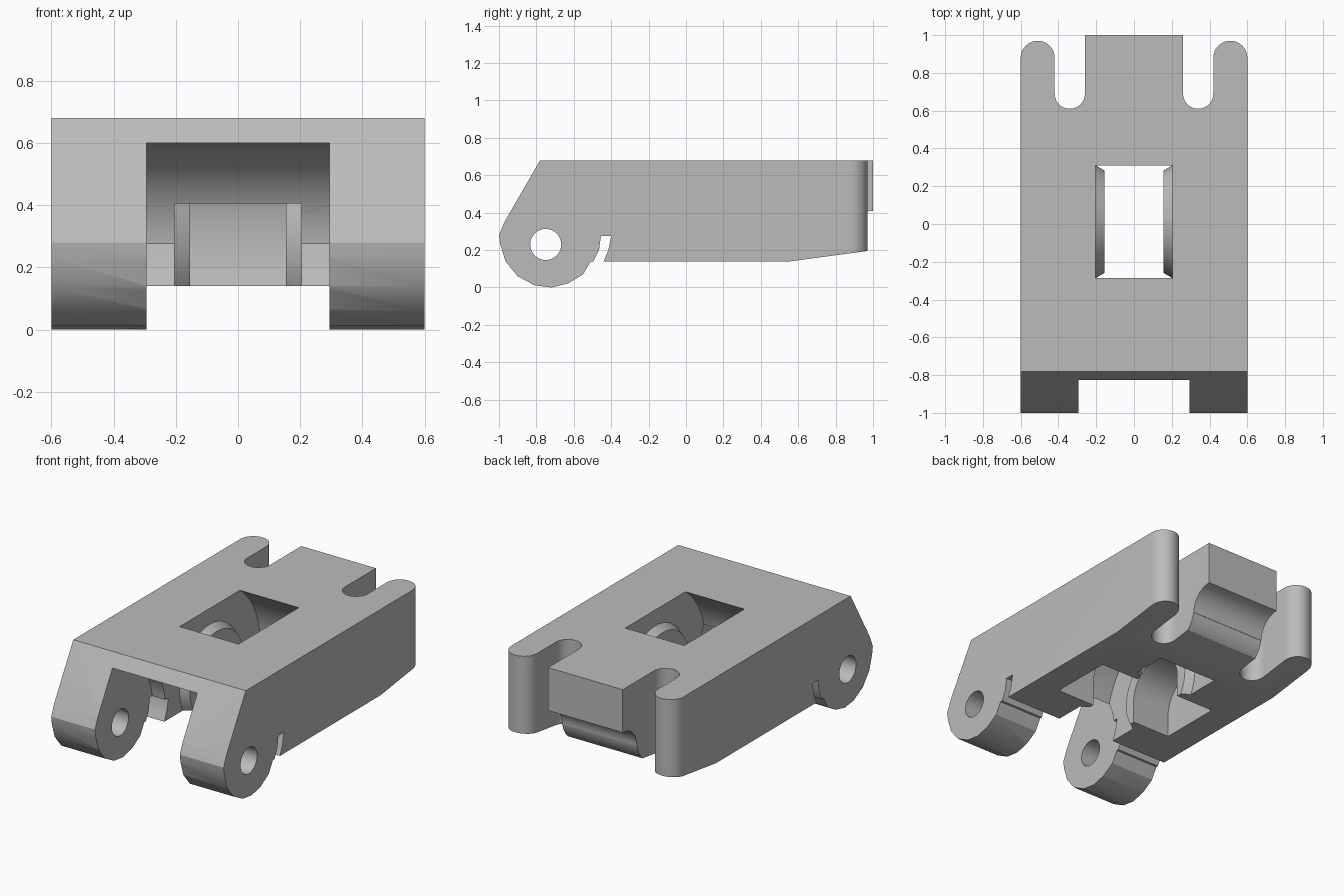
import bpy, bmesh
from math import sin, cos, pi, radians
from mathutils import Matrix, Vector

if "Cube" in bpy.data.objects:
    bpy.data.objects.remove(bpy.data.objects["Cube"], do_unlink=True)

grey = bpy.data.materials.new("plain grey")
grey.use_nodes = True
grey.diffuse_color = (0.5, 0.5, 0.5, 1)
grey.node_tree.nodes["Principled BSDF"].inputs["Base Color"].default_value = (0.5, 0.5, 0.5, 1)


def finish(name, bm):
    bmesh.ops.recalc_face_normals(bm, faces=bm.faces)
    mesh = bpy.data.meshes.new(name)
    bm.to_mesh(mesh)
    bm.free()
    mesh.materials.append(grey)
    obj = bpy.data.objects.new(name, mesh)
    bpy.context.collection.objects.link(obj)
    return obj


def prism(name, points, low, high, axis):
    """Extrude a (y, z) outline along x, or an (x, y) outline along z."""
    bm = bmesh.new()
    place = (lambda a, b: (low, a, b)) if axis == "x" else (lambda a, b: (a, b, low))
    face = bm.faces.new([bm.verts.new(place(a, b)) for a, b in points])
    new = bmesh.ops.extrude_face_region(bm, geom=[face])["geom"]
    step = Vector((high - low, 0, 0) if axis == "x" else (0, 0, high - low))
    bmesh.ops.translate(bm, vec=step, verts=[v for v in new if isinstance(v, bmesh.types.BMVert)])
    return finish(name, bm)


def arc(cx, cy, r, start, end, steps):
    angles = [radians(start + (end - start) * i / steps) for i in range(steps + 1)]
    return [(cx + r * cos(t), cy + r * sin(t)) for t in angles]


def lathe_x(name, profile, cy, cz, steps=64):
    """Revolve an (x, radius) profile about an axis along x."""
    bm = bmesh.new()
    verts = [bm.verts.new((x, cy, cz + r)) for x, r in profile]
    edges = [bm.edges.new(pair) for pair in zip(verts, verts[1:])]
    bmesh.ops.spin(bm, geom=verts + edges, cent=(0, cy, cz), axis=(1, 0, 0),
                   angle=2 * pi, steps=steps)
    bmesh.ops.remove_doubles(bm, verts=bm.verts, dist=0.0001)
    return finish(name, bm)


def combine(target, cutter, operation="DIFFERENCE"):
    cutter.hide_render = True
    mod = target.modifiers.new(cutter.name, "BOOLEAN")
    mod.operation, mod.object, mod.solver = operation, cutter, "EXACT"
    bpy.context.view_layer.objects.active = target
    bpy.ops.object.modifier_apply(modifier=mod.name)
    bpy.data.objects.remove(cutter, do_unlink=True)


# Side outline with rounded hinge foot and the narrow curved relief slot
side = [(-0.78, 0.68), (1.02, 0.68), (1.02, 0.202), (0.56, 0.14), (-0.44, 0.14),
        (-0.415, 0.2), (-0.4, 0.275), (-0.455, 0.275), (-0.465, 0.2), (-0.495, 0.14),
        (-0.51, 0.14), (-0.55, 0.07), (-0.63, 0.022), (-0.72, 0), (-0.81, 0.012),
        (-0.9, 0.06), (-0.965, 0.14), (-0.993, 0.23), (-1, 0.28), (-0.97, 0.352)]
body = prism("hinged_body", side, -0.6, 0.6, "x")

# Plan outline: rounded prongs, round-ended notches and centre tab
half = [(0.6, -1.1)] + arc(0.51, 0.88, 0.09, 0, 180, 20)
half += arc(0.34, 0.69, 0.08, 0, -180, 20) + [(0.26, 1.0)]
plan = half + [(-x, y) for x, y in reversed(half)]
combine(body, prism("plan_shape", plan, -0.2, 0.9, "z"), "INTERSECT")

# Curved undercut below the tab
undercut = [(1.1, 0.41)] + arc(1.0, 0.27, 0.14, 90, 180, 12)
undercut += arc(0.69, 0.3, 0.17, -10, -80, 12) + [(0.69, 0.1), (1.1, 0.1)]
combine(body, prism("tab_undercut", undercut, -0.33, 0.33, "x"))

# Round clearance between the hinge legs
combine(body, lathe_x("hinge_clearance",
                      [(-0.295, 0), (-0.295, 0.372), (0.295, 0.372), (0.295, 0)], -0.8, 0.23))

# Pin hole through both legs
combine(body, lathe_x("pin_hole", [(-0.7, 0), (-0.7, 0.083), (0.7, 0.083), (0.7, 0)],
                      -0.75, 0.23, 32))

# Wheel cavity, leaving conical bosses around blind axle sockets
right = [(-0.42, 0), (-0.42, 0.2), (-0.155, 0.2), (-0.155, 0.27), (-0.205, 0.3), (-0.205, 0.5)]
profile = right + [(-x, r) for x, r in reversed(right)]
combine(body, lathe_x("wheel_cavity", profile, 0.012, 0.28))

# Axle sockets open downward
socket = [(-0.188, 0.05), (0.212, 0.05), (0.212, 0.28), (-0.188, 0.28)]
combine(body, prism("axle_entry", socket, -0.42, 0.42, "x"))

bpy.ops.object.select_all(action="DESELECT")
body.select_set(True)
bpy.context.view_layer.objects.active = body
bpy.ops.object.shade_smooth_by_angle(angle=radians(25))
